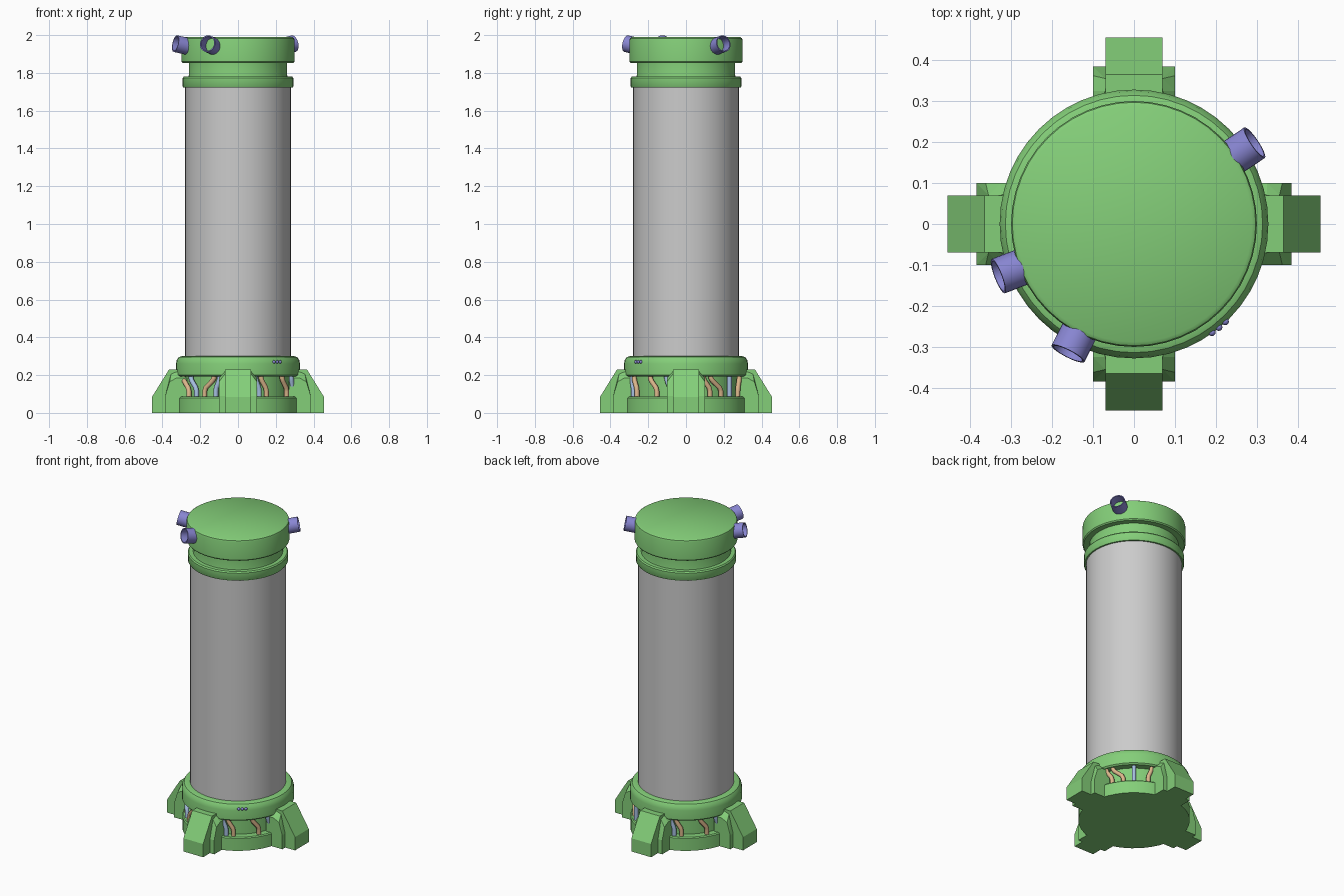
import bpy, bmesh, math
from mathutils import Vector, Matrix

if "Cube" in bpy.data.objects:
    bpy.data.objects.remove(bpy.data.objects["Cube"])


def material(name, color):
    m = bpy.data.materials.new(name)
    m.diffuse_color = (*color, 1)
    m.use_nodes = True
    m.node_tree.nodes["Principled BSDF"].inputs["Base Color"].default_value = m.diffuse_color
    return m


GREEN = material("green paint", (0.23, 0.62, 0.19))
PURPLE = material("violet", (0.25, 0.24, 0.65))
TAN = material("tan wire", (0.72, 0.47, 0.26))
BLUE = material("blue wire", (0.38, 0.52, 0.75))


def finish(name, bm, mat=None, smooth=True, matrix=None):
    bmesh.ops.remove_doubles(bm, verts=bm.verts, dist=1e-5)
    bmesh.ops.recalc_face_normals(bm, faces=bm.faces)
    me = bpy.data.meshes.new(name)
    bm.to_mesh(me)
    bm.free()
    ob = bpy.data.objects.new(name, me)
    bpy.context.collection.objects.link(ob)
    if matrix:
        ob.matrix_world = matrix
    if mat:
        me.materials.append(mat)
    if smooth:
        bpy.ops.object.select_all(action='DESELECT')
        ob.select_set(True)
        bpy.context.view_layer.objects.active = ob
        bpy.ops.object.shade_smooth_by_angle(angle=math.radians(35))
    return ob


def lathe(name, profile, mat=None, sides=48, matrix=None):
    """Spin a list of (radius, z) points around the local z axis."""
    bm = bmesh.new()
    verts = [bm.verts.new((r, 0, z)) for r, z in profile]
    edges = [bm.edges.new(p) for p in zip(verts, verts[1:])]
    bmesh.ops.spin(bm, geom=verts + edges, cent=(0, 0, 0), axis=(0, 0, 1),
                   angle=math.tau, steps=sides, use_merge=False)
    return finish(name, bm, mat, True, matrix)


def hull(name, points, mat, matrix):
    bm = bmesh.new()
    for p in points:
        bm.verts.new(p)
    res = bmesh.ops.convex_hull(bm, input=bm.verts)
    bmesh.ops.dissolve_limit(bm, angle_limit=0.02, verts=bm.verts, edges=bm.edges)
    return finish(name, bm, mat, False, matrix)


# Main cylinder
lathe("body_cylinder", [(0, 0.28), (0.28, 0.28), (0.28, 1.75), (0, 1.75)])

# Base: lower plate, recessed core, rounded upper ring
lathe("base", [(0, 0), (0.325, 0), (0.325, 0.08), (0.319, 0.086), (0.278, 0.086),
               (0.278, 0.192), (0.319, 0.192), (0.328, 0.2), (0.328, 0.26),
               (0.324, 0.28), (0.314, 0.295), (0.30, 0.30), (0.27, 0.30)], GREEN)

# Top: collar, neck and lid
lathe("top_cap", [(0.27, 1.722), (0.289, 1.722), (0.293, 1.728), (0.293, 1.772),
                  (0.287, 1.78), (0.262, 1.78), (0.26, 1.79), (0.26, 1.853),
                  (0.294, 1.853), (0.30, 1.86), (0.30, 1.973), (0.297, 1.983),
                  (0.288, 1.989), (0, 1.989)], GREEN)

# Four feet, each a sloping wedge with a wider chamfered bracket behind
foot = [(x, s * 0.07, z) for s in (-1, 1) for x, z in
        ((0.27, 0), (0.455, 0), (0.455, 0.085), (0.365, 0.23), (0.32, 0.23), (0.27, 0.18))]
bracket = []
for s in (-1, 1):
    bracket += [(x, s * 0.1, z) for x, z in
                ((0.27, 0), (0.385, 0), (0.385, 0.09), (0.362, 0.165), (0.325, 0.185), (0.27, 0.185))]
    bracket += [(x, s * 0.07, z) for x, z in ((0.355, 0.205), (0.325, 0.218))]
for i in range(4):
    turn = Matrix.Rotation(i * math.pi / 2, 4, 'Z')
    hull(f"foot_{i + 1}", foot, GREEN, turn)
    hull(f"foot_bracket_{i + 1}", bracket, GREEN, turn)

# Open tubes around the lid, tilted slightly upward
length = 0.11
for i, deg in enumerate((34, 201, 243)):
    a, tilt = math.radians(deg), math.radians(12)
    d = Vector((math.cos(a) * math.cos(tilt), math.sin(a) * math.cos(tilt), math.sin(tilt)))
    end = Vector((math.cos(a) * 0.355, math.sin(a) * 0.355, 1.955))
    m = Matrix.Translation(end - d * length) @ d.to_track_quat('Z', 'Y').to_matrix().to_4x4()
    lathe(f"lid_tube_{i + 1}", [(0, 0), (0.045, 0), (0.045, length), (0.039, length),
                                (0.039, 0.03), (0, 0.03)], PURPLE, 24, m)

# Three indicator studs on the base ring
for i, deg in enumerate((-54.3, -50.6, -46.9)):
    a = math.radians(deg)
    bm = bmesh.new()
    bmesh.ops.create_uvsphere(bm, u_segments=12, v_segments=8, radius=0.009)
    finish(f"indicator_stud_{i + 1}", bm, PURPLE, True,
           Matrix.Translation((0.326 * math.cos(a), 0.326 * math.sin(a), 0.27)))


# Wires in the base gap: bottom angle, top angle, colour
def wire(name, a0, a1, mat):
    cu = bpy.data.curves.new(name, 'CURVE')
    cu.dimensions = '3D'
    cu.bevel_depth = 0.013
    cu.bevel_resolution = 2
    sp = cu.splines.new('POLY')
    path = ((0, 0.07), (0, 0.115), (0.15, 0.135), (0.85, 0.17), (1, 0.185), (1, 0.21))
    sp.points.add(len(path) - 1)
    for p, (t, z) in zip(sp.points, path):
        a = math.radians(a0 + (a1 - a0) * t)
        p.co = (0.3 * math.cos(a), 0.3 * math.sin(a), z, 1)
    sp.use_smooth = True
    cu.materials.append(mat)
    bpy.context.collection.objects.link(bpy.data.objects.new(name, cu))


pattern_a = ((22, 18, BLUE), (30, 24, TAN), (59, 51, TAN), (74, 70, BLUE))
pattern_b = ((25, 18, TAN), (38, 26, TAN), (50, 50, BLUE), (66, 70, TAN))
pattern_c = ((30, 16, TAN), (43, 34, BLUE), (54, 65, TAN), (67, 71, BLUE))
n = 0
for start, pattern in ((-90, pattern_a), (0, pattern_b), (90, pattern_a), (180, pattern_c)):
    for a0, a1, mat in pattern:
        n += 1
        wire(f"wire_{n}", start + a0, start + a1, mat)
